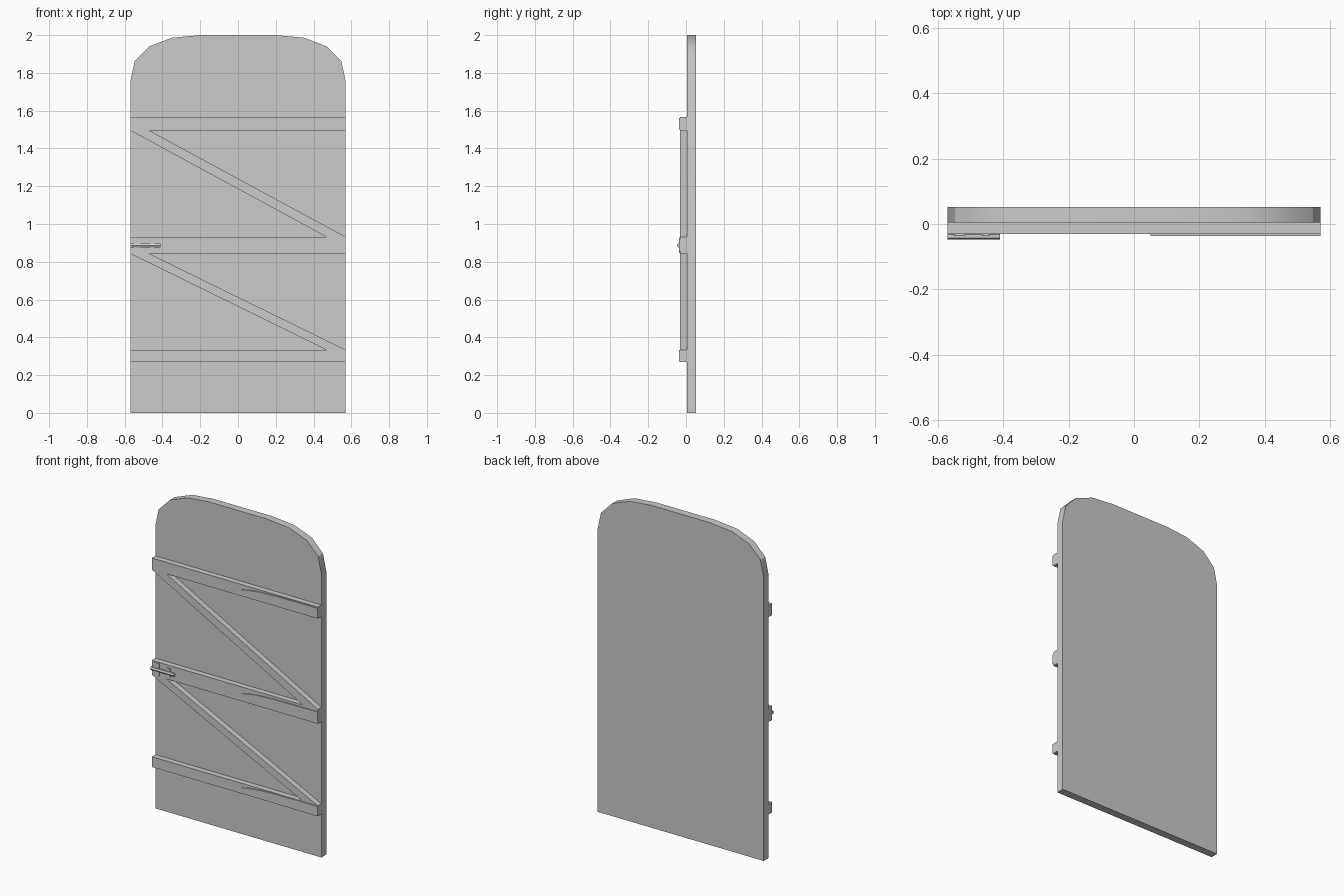
import bpy, bmesh, math

if "Cube" in bpy.data.objects:
    bpy.data.objects.remove(bpy.data.objects["Cube"])

PANEL_BACK, PANEL_FRONT = 0.052, 0.004
RAIL_FRONT, STRAP_FRONT = -0.031, -0.037


def extrude_xz(name, outline, y0, y1):
    """Solid made from an x/z outline, extruded from y0 to y1."""
    bm = bmesh.new()
    face = bm.faces.new([bm.verts.new((x, y0, z)) for x, z in outline])
    ext = bmesh.ops.extrude_face_region(bm, geom=[face])
    for g in ext["geom"]:
        if isinstance(g, bmesh.types.BMVert):
            g.co.y = y1
    bmesh.ops.recalc_face_normals(bm, faces=bm.faces)
    me = bpy.data.meshes.new(name)
    bm.to_mesh(me)
    bm.free()
    ob = bpy.data.objects.new(name, me)
    bpy.context.collection.objects.link(ob)
    return ob


def box(name, x0, x1, z0, z1, y0, y1):
    return extrude_xz(name, [(x0, z0), (x1, z0), (x1, z1), (x0, z1)], y0, y1)


# Door panel with rounded top corners
half = [(0.57, 0), (0.57, 1.756), (0.547, 1.862), (0.47, 1.94), (0.35, 1.986), (0.2, 2.0)]
panel = extrude_xz("door_panel", half + [(-x, z) for x, z in reversed(half)],
                   PANEL_FRONT, PANEL_BACK)
bpy.context.view_layer.objects.active = panel
panel.select_set(True)
bpy.ops.object.shade_smooth_by_angle(angle=math.radians(30))

# Horizontal rails, each with a leaf-shaped hinge strap
rails = {"upper": (1.495, 1.567), "middle": (0.843, 0.932), "lower": (0.27, 0.334)}
leaf = [(0.05, 0.006), (0.10, 0.016), (0.17, 0.024), (0.28, 0.029), (0.57, 0.031)]
for key, (z0, z1) in rails.items():
    box(key + "_rail", -0.57, 0.57, z0, z1, PANEL_FRONT, RAIL_FRONT)
    zc = (z0 + z1) / 2
    outline = [(x, zc - h) for x, h in leaf] + [(x, zc + h) for x, h in reversed(leaf)]
    extrude_xz(key + "_hinge_strap", outline, RAIL_FRONT, STRAP_FRONT)

# Diagonal braces between the rails
for name, top, bottom in (("upper_brace", 1.495, 0.932), ("lower_brace", 0.843, 0.334)):
    extrude_xz(name, [(-0.57, top), (-0.47, top), (0.57, bottom), (0.467, bottom)],
               PANEL_FRONT, RAIL_FRONT)

# Latch plates
box("latch_plate_outer", -0.55, -0.517, 0.847, 0.928, RAIL_FRONT, STRAP_FRONT)
box("latch_plate_inner", -0.465, -0.442, 0.86, 0.915, RAIL_FRONT, STRAP_FRONT)

# Six-sided sliding bolt, one ridge facing forward
bpy.ops.mesh.primitive_cylinder_add(vertices=6, radius=0.011, depth=0.16,
                                    location=(-0.49, -0.037, 0.886),
                                    rotation=(0, math.pi / 2, 0))
bpy.context.object.name = "latch_bolt"
